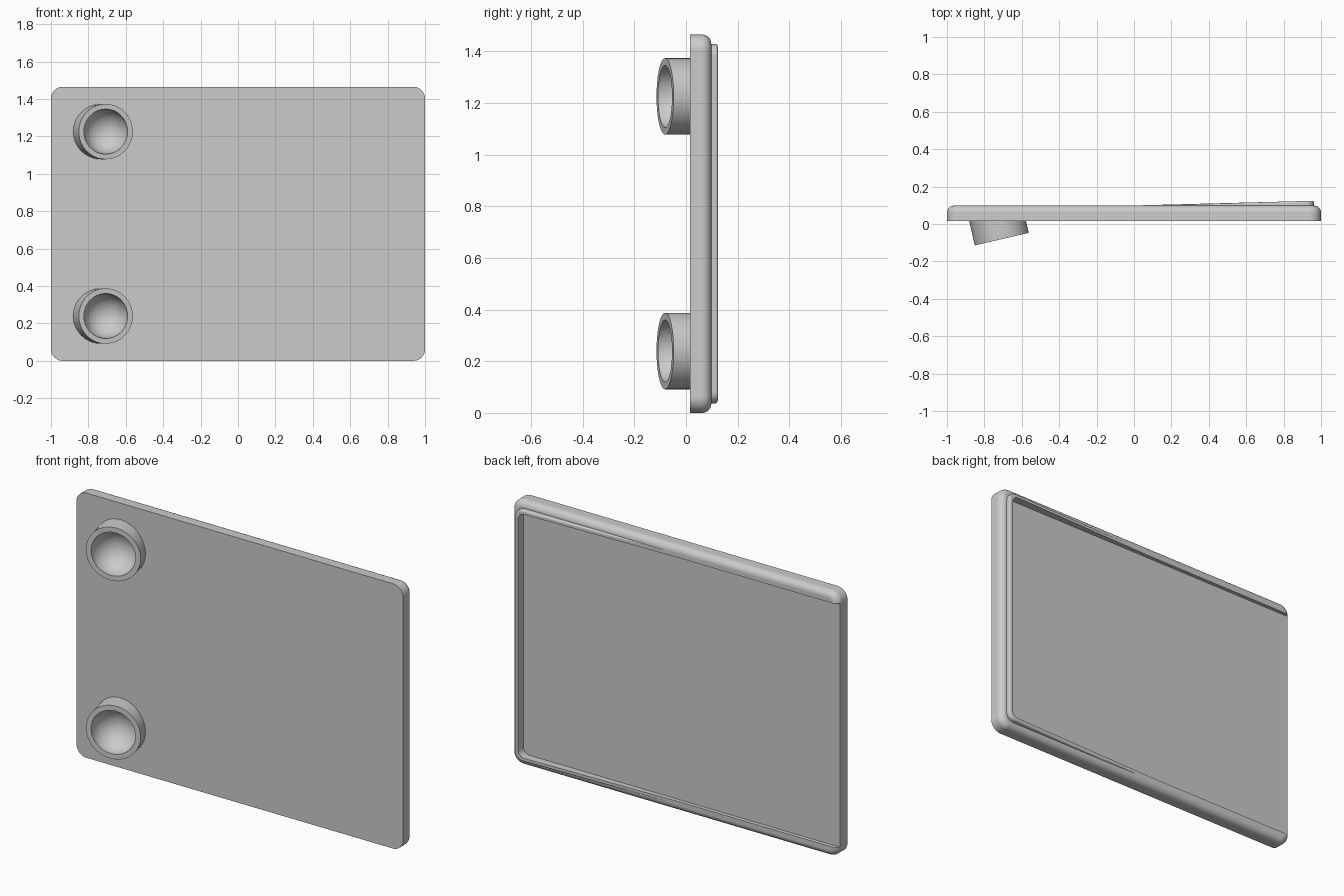
import bpy, bmesh, math
from mathutils import Vector, Matrix

if "Cube" in bpy.data.objects:
    bpy.data.objects.remove(bpy.data.objects["Cube"], do_unlink=True)

HEIGHT = 1.465
MID = HEIGHT / 2

grey = bpy.data.materials.new("plain_grey")
grey.use_nodes = True
grey.diffuse_color = (0.6, 0.6, 0.6, 1)
grey.node_tree.nodes["Principled BSDF"].inputs["Base Color"].default_value = (0.6, 0.6, 0.6, 1)


def make_object(name, bm):
    bmesh.ops.recalc_face_normals(bm, faces=bm.faces)
    mesh = bpy.data.meshes.new(name)
    bm.to_mesh(mesh)
    bm.free()
    mesh.materials.append(grey)
    obj = bpy.data.objects.new(name, mesh)
    bpy.context.collection.objects.link(obj)
    return obj


def rounded_rect(x0, x1, z0, z1, r, steps=10):
    """Outline of a rectangle with round corners, as (x, z) pairs."""
    points = []
    corners = ((x1 - r, z1 - r), (x0 + r, z1 - r), (x0 + r, z0 + r), (x1 - r, z0 + r))
    for i, (cx, cz) in enumerate(corners):
        for k in range(steps + 1):
            a = math.pi / 2 * (i + k / steps)
            points.append((cx + r * math.cos(a), cz + r * math.sin(a)))
    return points


def slab(name, layers, slope=0.0):
    """Stack outlines along y; slope tilts the slab towards +x."""
    bm = bmesh.new()
    rings = [[bm.verts.new((x, y + slope * x, z)) for x, z in outline] for y, outline in layers]
    for a, b in zip(rings, rings[1:]):
        for i in range(len(a)):
            j = (i + 1) % len(a)
            bm.faces.new((a[i], a[j], b[j], b[i]))
    bm.faces.new(rings[0])
    bm.faces.new(rings[-1])
    return make_object(name, bm)


def inset(d, r):
    return rounded_rect(-1 + d, 1 - d, d, HEIGHT - d, r)


def filleted(name, front, back, d, r, fillet, slope=0.0, steps=8):
    """Rounded slab whose back rim is filleted."""
    layers = [(front, inset(d, r))]
    for k in range(steps + 1):
        a = math.pi / 2 * k / steps
        e = fillet * (1 - math.cos(a))
        layers.append((back - fillet * (1 - math.sin(a)), inset(d + e, r - e)))
    return slab(name, layers, slope)


def combine(obj, other, operation, keep=False):
    mod = obj.modifiers.new("combine", "BOOLEAN")
    mod.operation, mod.solver, mod.object = operation, "EXACT", other
    bpy.context.view_layer.objects.active = obj
    bpy.ops.object.modifier_apply(modifier=mod.name)
    if not keep:
        bpy.data.objects.remove(other, do_unlink=True)


# Panel with a tilted raised lip on the back
panel = filleted("panel", 0.015, 0.098, 0, 0.062, 0.036)
lip = filleted("lip", 0.05, 0.099, 0.037, 0.045, 0.01, slope=0.026)
combine(panel, lip, "UNION")

# Back recess, open at the -x end
opening = rounded_rect(-1.2, 0.942, 0.058, HEIGHT - 0.058, 0.038)
recess = slab("recess_cutter", [(0.077, opening), (0.3, opening)])
combine(panel, recess, "DIFFERENCE")

# Two tilted sockets with round bowls
tilt = math.radians(13)
axis = Vector((math.sin(tilt), -math.cos(tilt), 0))
parts = [panel]
for name, side in (("upper_socket", 1), ("lower_socket", -1)):
    tip = Vector((-0.707, -0.081, MID + side * 0.493))
    turn = Matrix.Translation(tip) @ axis.to_track_quat("Z", "Y").to_matrix().to_4x4()

    bm = bmesh.new()
    bmesh.ops.create_cone(bm, cap_ends=True, segments=64, radius1=0.148, radius2=0.148, depth=0.1,
                          matrix=turn @ Matrix.Translation((0, 0, -0.05)))
    # slide the base along the axis until it meets the panel
    for v in bm.verts:
        if (v.co - tip).dot(axis) < -0.05:
            v.co += axis * ((0.0155 - v.co.y) / axis.y)
    socket = make_object(name, bm)

    bm = bmesh.new()
    bmesh.ops.create_uvsphere(bm, u_segments=64, v_segments=32, radius=0.12, matrix=turn)
    bowl = make_object("bowl_cutter", bm)
    combine(panel, bowl, "DIFFERENCE", keep=True)
    combine(socket, bowl, "DIFFERENCE")
    parts.append(socket)

# Smooth shading with sharp edges kept
for obj in parts:
    bpy.ops.object.select_all(action="DESELECT")
    obj.select_set(True)
    bpy.context.view_layer.objects.active = obj
    bpy.ops.object.shade_smooth_by_angle(angle=math.radians(30))
    weighted = obj.modifiers.new("weighted_normals", "WEIGHTED_NORMAL")
    weighted.keep_sharp = True
